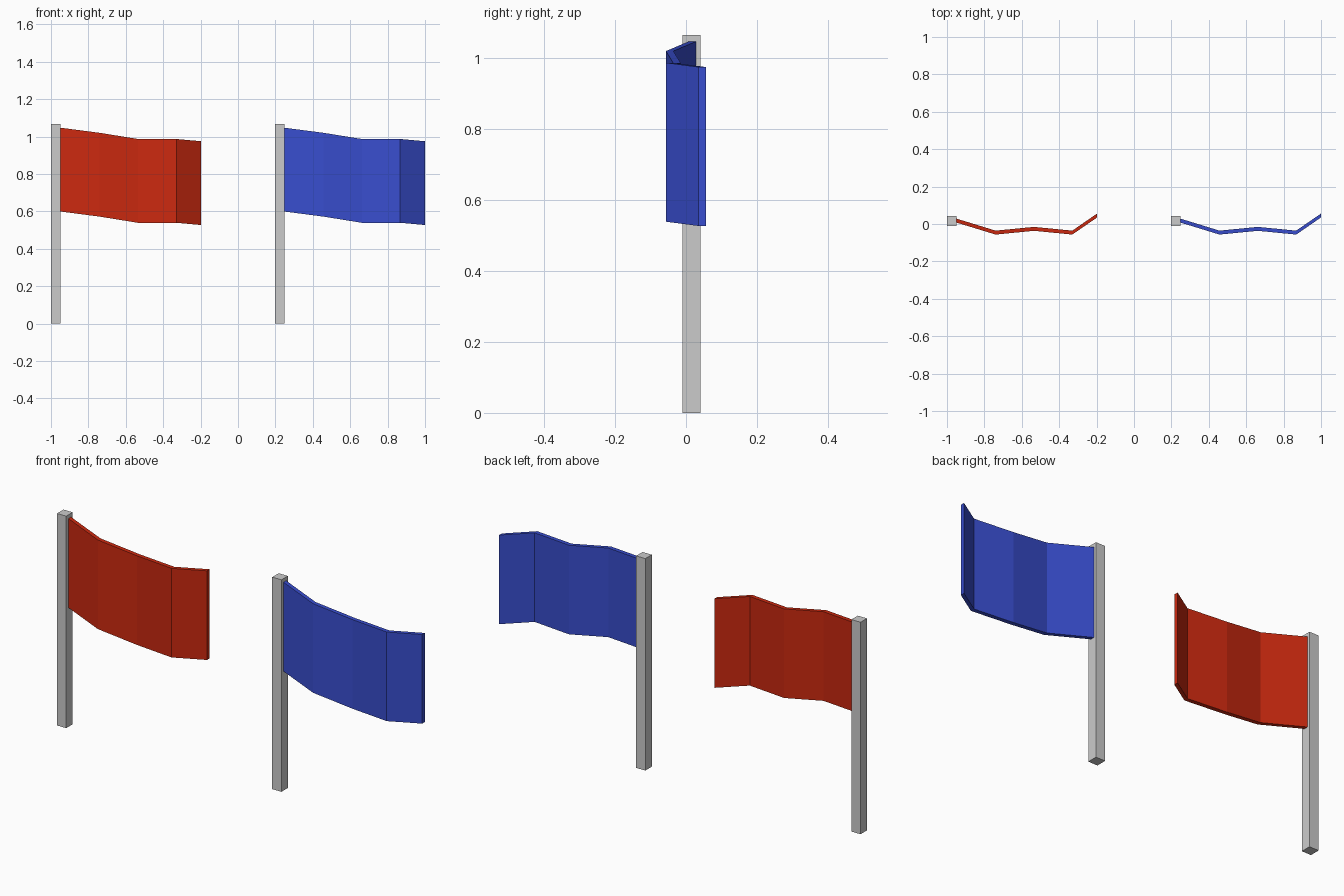
import bpy, bmesh

if "Cube" in bpy.data.objects:
    bpy.data.objects.remove(bpy.data.objects["Cube"])

SPACING = 1.197
THICK = 0.021      # cloth thickness along y
DROP = 0.448       # cloth height

# Cloth fold lines: x, middle y, top z
FOLDS = [(-0.955, 0.020, 1.048), (-0.740, -0.046, 1.020), (-0.535, -0.026, 0.987),
         (-0.330, -0.046, 0.987), (-0.197, 0.0455, 0.975)]


def material(name, color):
    mat = bpy.data.materials.new(name)
    mat.diffuse_color = (*color, 1)
    mat.use_nodes = True
    mat.node_tree.nodes["Principled BSDF"].inputs["Base Color"].default_value = mat.diffuse_color
    return mat


def finish(name, bm, mat=None):
    bmesh.ops.recalc_face_normals(bm, faces=bm.faces)
    mesh = bpy.data.meshes.new(name)
    bm.to_mesh(mesh)
    bm.free()
    obj = bpy.data.objects.new(name, mesh)
    bpy.context.collection.objects.link(obj)
    if mat:
        mesh.materials.append(mat)
    return obj


def pole(name, dx):
    bm = bmesh.new()
    bmesh.ops.create_cube(bm, size=1)
    bmesh.ops.scale(bm, vec=(0.051, 0.051, 1.066), verts=bm.verts)
    bmesh.ops.translate(bm, vec=(-0.9745 + dx, 0.016, 0.533), verts=bm.verts)
    return finish(name, bm)


def cloth(name, dx, mat):
    # One rectangular section per fold line, joined into a closed strip
    bm = bmesh.new()
    h = THICK / 2
    rings = [[bm.verts.new((x + dx, y + sy, z + sz))
              for sy, sz in ((-h, 0), (h, 0), (h, -DROP), (-h, -DROP))]
             for x, y, z in FOLDS]
    for a, b in zip(rings, rings[1:]):
        for i in range(4):
            j = (i + 1) % 4
            bm.faces.new((a[i], a[j], b[j], b[i]))
    bm.faces.new(rings[0])
    bm.faces.new(rings[-1])
    return finish(name, bm, mat)


# Two identical flags, red and blue
for i, (label, color) in enumerate((("red", (0.6, 0.022, 0.005)),
                                    ("blue", (0.04, 0.075, 0.62)))):
    pole(label + "_flag_pole", i * SPACING)
    cloth(label + "_flag_cloth", i * SPACING, material(label + "_cloth", color))
